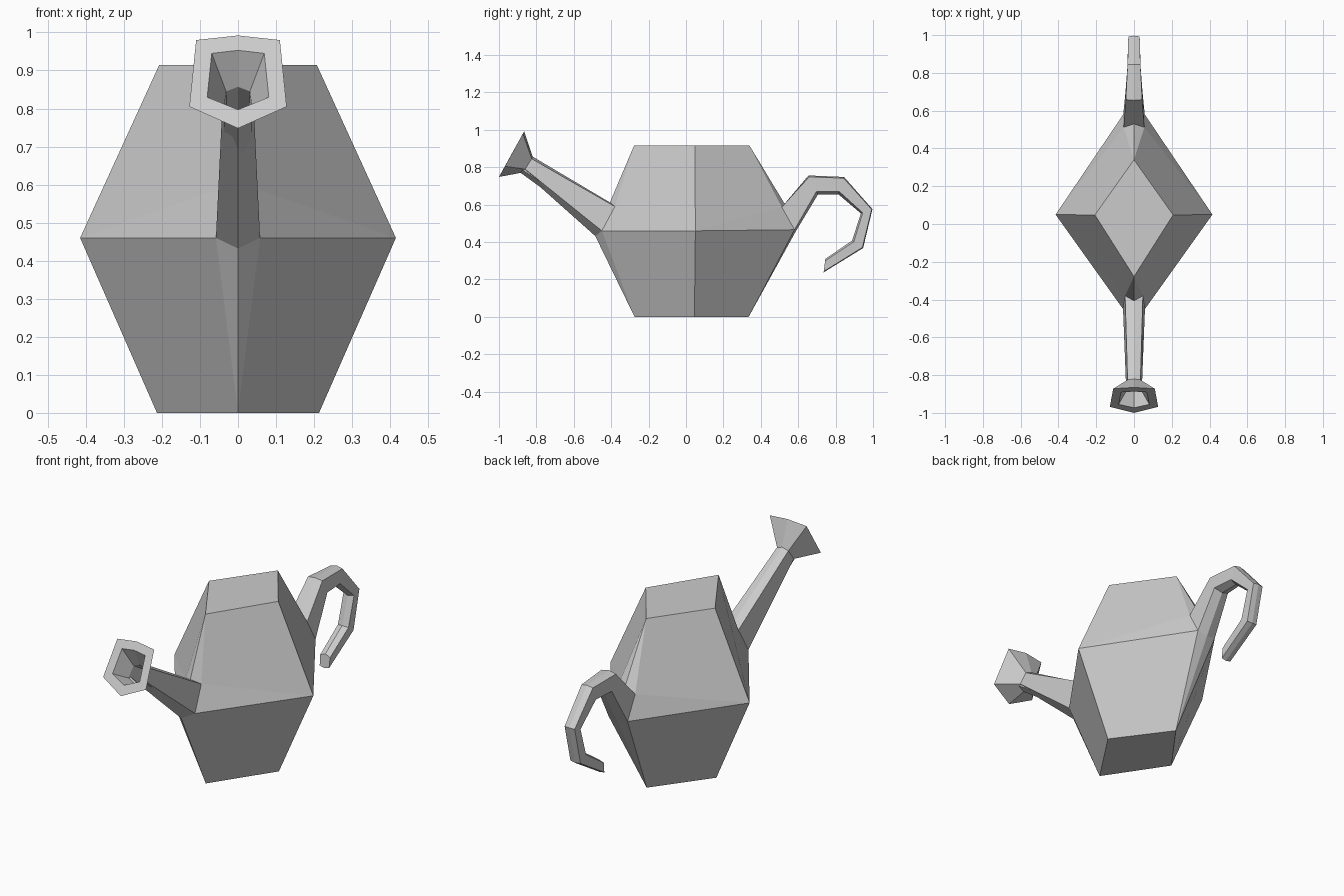
import bpy, bmesh
from mathutils import Vector

if "Cube" in bpy.data.objects:
    bpy.data.objects.remove(bpy.data.objects["Cube"])


def ring(top, top_side, low_side, low):
    """Six-sided symmetric loop: centre points are (y, z), side points (x, y, z)."""
    (ax, ay, az), (bx, by, bz) = top_side, low_side
    return [Vector(p) for p in ((0, *top), (ax, ay, az), (bx, by, bz),
                                (0, *low), (-bx, by, bz), (-ax, ay, az))]


def make_object(name, bm):
    bmesh.ops.recalc_face_normals(bm, faces=bm.faces)
    mesh = bpy.data.meshes.new(name)
    bm.to_mesh(mesh)
    bm.free()
    ob = bpy.data.objects.new(name, mesh)
    bpy.context.collection.objects.link(ob)
    return ob


def make_tube(name, rings):
    """Skin consecutive loops, open at the root and capped at the end."""
    bm = bmesh.new()
    loops = [[bm.verts.new(p) for p in r] for r in rings]
    for a, b in zip(loops, loops[1:]):
        for i in range(6):
            j = (i + 1) % 6
            bm.faces.new((a[i], a[j], b[j], b[i]))
    bm.faces.new(loops[-1])
    return make_object(name, bm)


# Openings where the spout and handle grow out of the body corners
spout_root = ring((-0.407, 0.612), (0.047, -0.38, 0.59), (0.058, -0.45, 0.46), (-0.485, 0.432))
handle_root = ring((0.53, 0.60), (0.055, 0.512, 0.587), (0.057, 0.58, 0.466), (0.583, 0.45))

# Body: diamond plan, widest halfway up
bm = bmesh.new()
base = [bm.verts.new(p) for p in ((0, -0.275, 0), (0.213, 0.045, 0), (0, 0.335, 0), (-0.213, 0.045, 0))]
lid = [bm.verts.new(p) for p in ((0, -0.278, 0.915), (0.207, 0.048, 0.915),
                                 (0, 0.34, 0.915), (-0.207, 0.048, 0.915))]
waist = {s: bm.verts.new((s * 0.415, 0.05, 0.46)) for s in (1, -1)}
bm.faces.new(base)
bm.faces.new(lid)
for root, corner in ((spout_root, 0), (handle_root, 2)):
    v = [bm.verts.new(p) for p in root]
    for s, top_side, low_side in ((1, v[1], v[2]), (-1, v[5], v[4])):
        side = 1 if s == 1 else 3
        bm.faces.new((base[side], base[corner], low_side, waist[s]))
        bm.faces.new((base[corner], v[3], low_side))
        bm.faces.new((waist[s], low_side, top_side))
        bm.faces.new((waist[s], top_side, lid[corner], lid[side]))
        bm.faces.new((top_side, v[0], lid[corner]))
make_object("body", bm)

# Spout: tapering neck, flared head, recessed mouth
neck = ring((-0.82, 0.857), (0.034, -0.825, 0.845), (0.042, -0.86, 0.79), (-0.868, 0.773))
head = ring((-0.865, 0.992), (0.11, -0.872, 0.98), (0.128, -0.968, 0.805), (-1.0, 0.748))
mouth = ring((-0.887, 0.953), (0.069, -0.891, 0.945), (0.081, -0.955, 0.83), (-0.973, 0.797))
throat = [p * 1.0 + Vector((-0.08 * p.x, -0.02, 0.0)) for p in neck]
depth = [p.lerp(q, 0.4) * 1.0 for p, q in zip(throat, spout_root)]
for p in depth:
    p.x *= 0.7
    p.z = 0.70 + (p.z - 0.70) * 0.7
make_tube("spout", [spout_root, neck, head, mouth, throat, depth])

# Handle: outer (y, z), inner (y, z), half width along the hook
hook = [
    ((0.655, 0.756), (0.706, 0.655), 0.043),
    ((0.845, 0.748), (0.815, 0.655), 0.034),
    ((0.997, 0.576), (0.935, 0.553), 0.030),
    ((0.947, 0.368), (0.888, 0.408), 0.030),
    ((0.736, 0.238), (0.745, 0.31), 0.028),
]
rings = [handle_root]
for outer, inner, w in hook:
    o, i = Vector(outer), Vector(inner)
    rings.append(ring(outer, (w, *o.lerp(i, 0.07)), (w * 1.05, *o.lerp(i, 0.84)), inner))
make_tube("handle", rings)
